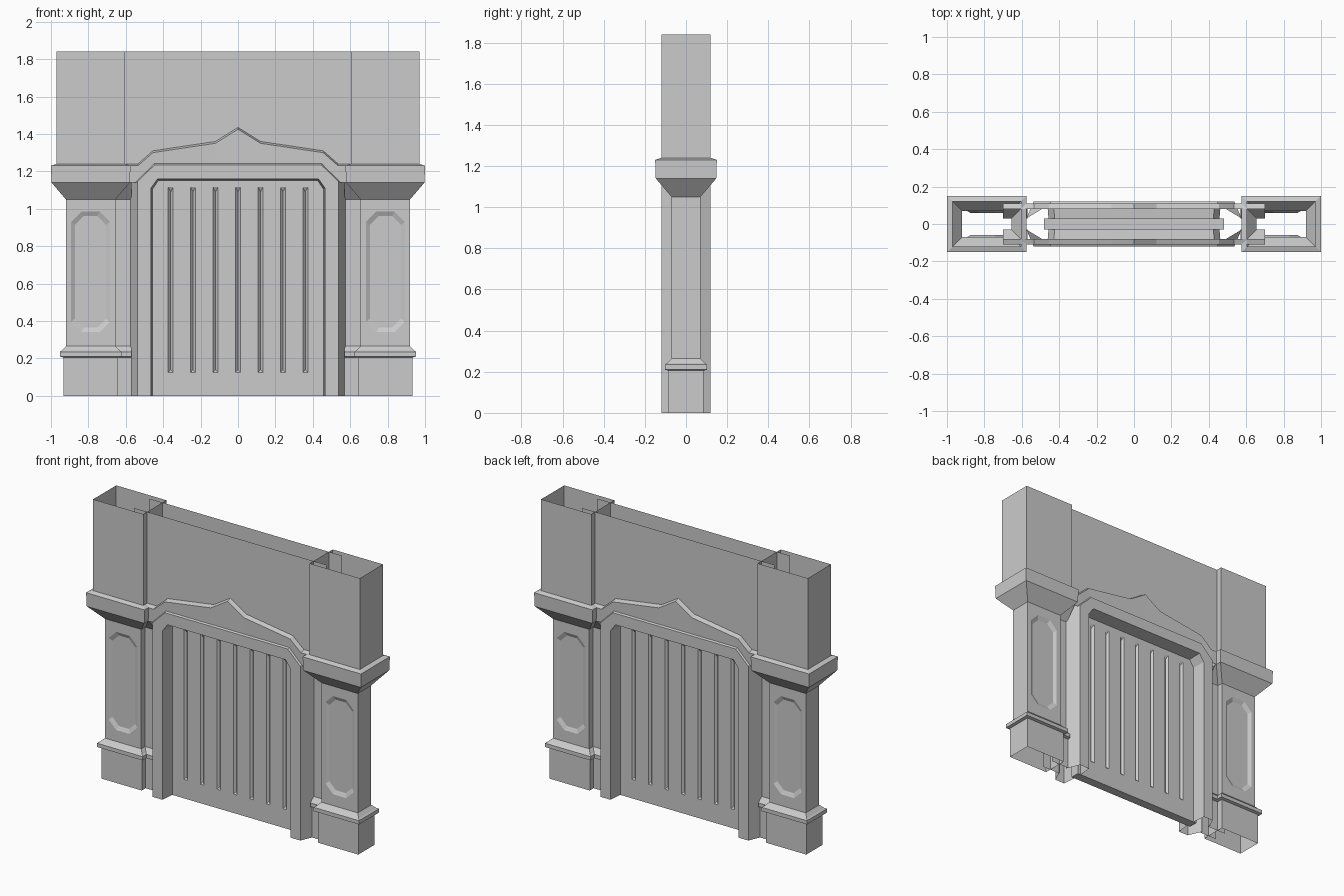
import bpy, bmesh

if "Cube" in bpy.data.objects:
    bpy.data.objects.remove(bpy.data.objects["Cube"])


def make_part(name, faces, axes=(True, True, False)):
    """Faces are lists of points; weld them and mirror across the chosen axes."""
    bm = bmesh.new()
    for pts in faces:
        bm.faces.new([bm.verts.new(p) for p in pts])
    bmesh.ops.remove_doubles(bm, verts=bm.verts, dist=0.0005)
    bmesh.ops.recalc_face_normals(bm, faces=bm.faces)
    me = bpy.data.meshes.new(name)
    bm.to_mesh(me)
    bm.free()
    ob = bpy.data.objects.new(name, me)
    bpy.context.collection.objects.link(ob)
    mod = ob.modifiers.new("mirror", 'MIRROR')
    mod.use_axis = axes
    mod.merge_threshold = 0.0005
    return ob


def loft(rows):
    """Quads between successive open rows of points."""
    return [[a[i], a[i + 1], b[i + 1], b[i]]
            for a, b in zip(rows, rows[1:]) for i in range(len(a) - 1)]


def octagon(x0, x1, z0, z1, c, y):
    return [(x0 + c, y, z0), (x1 - c, y, z0), (x1, y, z0 + c), (x1, y, z1 - c),
            (x1 - c, y, z1), (x0 + c, y, z1), (x0, y, z1 - c), (x0, y, z0 + c)]


# Shared moulding profile: (height, outward offset from shaft)
BASE = [(0, .014), (.205, .014), (.21, .033), (.235, .033), (.242, .022), (.265, 0)]
CAP = [(1.05, 0), (1.14, .077), (1.23, .08), (1.24, .05), (1.84, .05)]
X0, X1, D = .655, .92, .07


# Main pillars: hollow half shells, mirrored to front/back and left/right
def pillar_ring(z, o):
    return [(X0 - o, 0, z), (X0 - o, -D - o, z), (X1 + o, -D - o, z), (X1 + o, 0, z)]


base = [pillar_ring(*p) for p in BASE]
cap = [pillar_ring(*p) for p in CAP]
faces = loft(base) + loft(cap)
lo, hi = base[-1], cap[0]
faces += [[lo[0], lo[1], hi[1], hi[0]], [lo[2], lo[3], hi[3], hi[2]]]

# Sunken octagonal panel in the pillar face
quad = [lo[1], lo[2], hi[2], hi[1]]
rim = octagon(.685, .892, .34, .985, .055, -D)
floor = octagon(.705, .872, .365, .96, .047, -D + .012)
for i in range(4):
    j = (i + 1) % 4
    faces.append([quad[i], quad[j], rim[2 * i + 1], rim[2 * i]])
    faces.append([quad[j], rim[(2 * i + 2) % 8], rim[2 * i + 1]])
faces += loft([rim + rim[:1], floor + floor[:1]]) + [floor]
make_part("pillar", faces)

# Recessed inner pilaster beside each pillar, same profile set further back
rows = [[(.57, -.03 - o, z), (.70, -.03 - o, z)] for z, o in BASE + CAP[:2]]
make_part("inner_pilaster", loft(rows))

# Upper wall with cornice rising into a pointed pediment
cols = [(.70, 1.14, 1.23), (.535, 1.14, 1.23), (.455, 1.22, 1.30),
        (.12, 1.22, 1.35), (0, 1.22, 1.425)]
rows = [[(x, -.107, l) for x, l, u in cols],
        [(x, -.11, u) for x, l, u in cols],
        [(x, -.08, u + .01) for x, l, u in cols],
        [(x, -.08, 1.84) for x, l, u in cols]]
make_part("upper_wall_and_pediment", loft(rows))

# Door frame: splayed outside, flat face, reveal back to the door
rows = [[(.575, -.03, 0), (.575, -.03, 1.16), (.45, -.105, 1.242), (0, -.105, 1.242)],
        [(.537, -.12, 0), (.537, -.12, 1.145), (.445, -.12, 1.235), (0, -.12, 1.235)],
        [(.465, -.12, 0), (.465, -.12, 1.11), (.43, -.12, 1.16), (0, -.12, 1.16)],
        [(.457, -.03, 0), (.457, -.03, 1.105), (.425, -.03, 1.152), (0, -.03, 1.152)]]
make_part("door_frame", loft(rows))

# Door slab with seven V grooves on each face
Y, W, H = -.03, .48, 1.17
faces = []
for k in range(-3, 4):
    c = k * .12
    q = [(c + sx * .06, Y, z) for sx, z in ((-1, 0), (1, 0), (1, H), (-1, H))]
    g = [(c + sx * .013, Y, z) for sx, z in ((-1, .125), (1, .125), (1, 1.115), (-1, 1.115))]
    v0, v1 = (c, Y + .014, .14), (c, Y + .014, 1.09)
    faces += loft([q + q[:1], g + g[:1]])
    faces += [[g[0], v0, v1, g[3]], [g[1], g[2], v1, v0], [g[0], g[1], v0], [g[3], v1, g[2]]]
    for z in (0, H):
        faces.append([(c - .06, Y, z), (c + .06, Y, z), (c + .06, 0, z), (c - .06, 0, z)])
for s in (-1, 1):
    a, b = s * .42, s * W
    faces += loft([[(a, 0, 0), (a, Y, 0), (a, Y, H), (a, 0, H)],
                   [(b, 0, 0), (b, Y, 0), (b, Y, H), (b, 0, H)]])
    faces.append([(b, 0, 0), (b, Y, 0), (b, Y, H), (b, 0, H)])
make_part("grooved_door", faces, (False, True, False))
